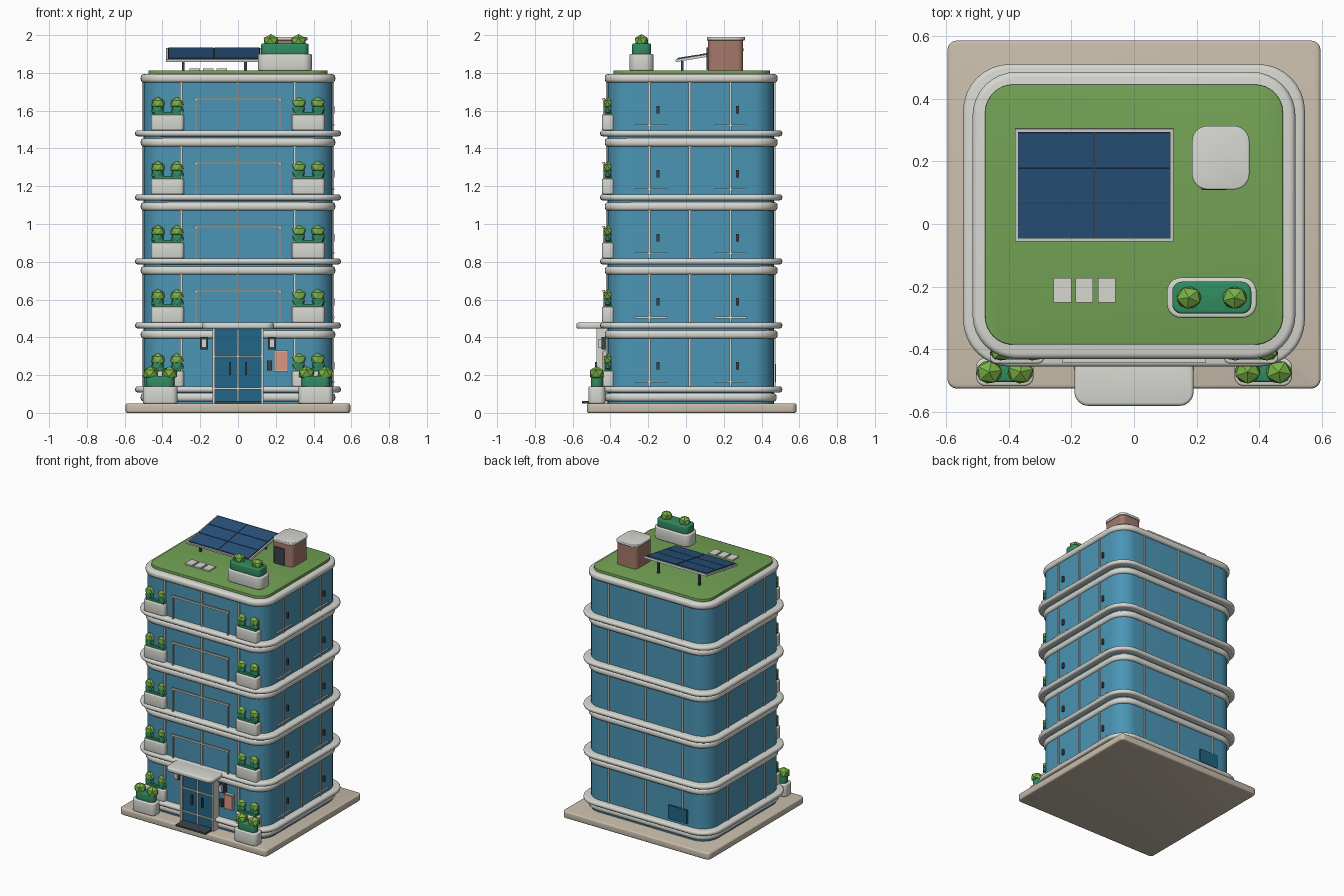
import bpy, bmesh, math
from mathutils import Matrix, Vector

if "Cube" in bpy.data.objects:
    bpy.data.objects.remove(bpy.data.objects["Cube"])

def mat(name, r, g, b):
    m = bpy.data.materials.new(name)
    m.diffuse_color = (r, g, b, 1)
    m.use_nodes = True
    m.node_tree.nodes["Principled BSDF"].inputs["Base Color"].default_value = m.diffuse_color
    return m

GLASS = mat("glass_blue", .07, .30, .46)
DOOR = mat("door_blue", .015, .13, .24)
SOLAR = mat("solar_navy", .022, .085, .20)
LAWN = mat("lawn_green", .17, .36, .09)
HEDGE = mat("hedge_green", .03, .26, .12)
LEAF = mat("leaf_green", .19, .44, .06)
STONE = mat("paving_beige", .58, .51, .41)
BRICK = mat("brick_brown", .37, .19, .14)
PINK = mat("panel_pink", .72, .31, .23)
DARK = mat("dark_metal", .04, .06, .075)
WHITE = mat("pale_concrete", .68, .68, .64)

def finish(name, bm, m, smooth=True):
    bmesh.ops.recalc_face_normals(bm, faces=bm.faces)
    me = bpy.data.meshes.new(name)
    bm.to_mesh(me)
    bm.free()
    ob = bpy.data.objects.new(name, me)
    bpy.context.collection.objects.link(ob)
    if m:
        me.materials.append(m)
    if smooth:
        bpy.context.view_layer.objects.active = ob
        ob.select_set(True)
        bpy.ops.object.shade_smooth_by_angle(angle=math.radians(35))
        ob.select_set(False)
    return ob

def box(name, x0, x1, y0, y1, z0, z1, m=None):
    bm = bmesh.new()
    c = Vector(((x0 + x1) / 2, (y0 + y1) / 2, (z0 + z1) / 2))
    bmesh.ops.create_cube(bm, size=1, matrix=Matrix.Translation(c) @ Matrix.Diagonal((x1 - x0, y1 - y0, z1 - z0, 1)))
    return finish(name, bm, m, False)

def rounded(name, x0, x1, y0, y1, z0, z1, r, bev=0.0, m=WHITE, seg=8):
    """Slab with rounded plan corners and rounded top and bottom edges."""
    bm = bmesh.new()
    steps = [math.pi / 2 * i / 3 for i in range(4)] if bev else [math.pi / 2]
    prof = [(bev * (1 - math.sin(a)), z0 + bev * (1 - math.cos(a))) for a in steps]
    prof += [(i, z0 + z1 - z) for i, z in reversed(prof)]
    rings = []
    for inset, z in prof:
        rr = max(r - inset, .001)
        ring = []
        for k, (cx, cy) in enumerate(((x1 - r, y1 - r), (x0 + r, y1 - r), (x0 + r, y0 + r), (x1 - r, y0 + r))):
            for j in range(seg + 1):
                a = math.pi / 2 * (k + j / seg)
                ring.append(bm.verts.new((cx + rr * math.cos(a), cy + rr * math.sin(a), z)))
        rings.append(ring)
    n = len(rings[0])
    for a, b in zip(rings, rings[1:]):
        for i in range(n):
            bm.faces.new((a[i], a[(i + 1) % n], b[(i + 1) % n], b[i]))
    bm.faces.new(rings[0])
    bm.faces.new(rings[-1])
    return finish(name, bm, m)

def ball(name, x, y, z, sx, sy, sz, m=LEAF):
    bm = bmesh.new()
    M = Matrix.Translation((x, y, z)) @ Matrix.Diagonal((sx, sy, sz, 1)) @ Matrix.Rotation(.6 + x, 4, 'Z')
    bmesh.ops.create_icosphere(bm, subdivisions=1, radius=1, matrix=M)
    return finish(name, bm, m, False)

# paved base
rounded("base_plate", -.595, .595, -.525, .585, 0, .05, .03, .01, STONE, 4)

# glass core and ring slabs for each floor
rounded("glass_core", -.5, .5, -.415, .465, .05, 1.76, .12, 0, GLASS)
PITCH = .339
rounded("slab_ground", -.515, .515, -.43, .48, .06, .105, .13, .018)
for i in range(5):
    z = .14 + PITCH * i
    rounded(f"balcony_slab_{i}", -.545, .545, -.455, .51, z - .032, z, .15, .014)
    rounded(f"ceiling_slab_{i}", -.515, .515, -.43, .485, z + .252, z + .298, .14, .018)

    # window mullions on all four sides
    for x in (-.3, 0, .3):
        if i or x:
            box(f"front_mullion_{i}", x - .006, x + .006, -.423, -.41, z, z + .255, WHITE)
        box(f"back_mullion_{i}", x - .006, x + .006, .46, .473, z, z + .255, WHITE)
    for y in (-.195, .02, .235):
        for s in (-1, 1):
            box(f"side_mullion_{i}", s * .502 - .006, s * .502 + .006, y - .006, y + .006, z, z + .255, WHITE)
    # side window rails and handles
    for y in (-.185, .235):
        box(f"side_rail_{i}", .498, .51, y - .085, y + .085, z + .022, z + .03, WHITE)
        box(f"side_handle_{i}", .498, .512, y + .03, y + .045, z + .09, z + .13, DARK)

    # balcony planters
    for s in (-1, 1):
        c = s * .373
        rounded(f"balcony_planter_{i}", c - .087, c + .087, -.445, -.375, z, z + .083, .02, .006, WHITE, 4)
        box(f"balcony_hedge_{i}", c - .072, c + .072, -.432, -.385, z + .08, z + .098, HEDGE)
        for d in (-.052, .052):
            ball(f"balcony_bush_{i}", c + d, -.412, z + .11, .038, .024, .035, HEDGE)
            ball(f"balcony_leaf_{i}", c + d * .95, -.412, z + .143, .04, .026, .034)

    # balcony guard rail
    if i:
        for s in (-1, 1):
            box(f"rail_post_{i}", s * .222 - .005, s * .222 + .005, -.44, -.43, z, z + .165, WHITE)
        box(f"rail_top_{i}", -.23, .23, -.441, -.429, z + .16, z + .172, WHITE)

# entrance
rounded("entrance_canopy", -.19, .19, -.58, -.42, .446, .478, .045, .01)
box("entrance_door_panel", -.125, .125, -.462, -.41, .055, .442, DOOR)
for s in (-1, 1):
    box("door_jamb", s * .129 - .007, s * .129 + .007, -.475, -.41, .05, .446, WHITE)
    box("door_handle", s * .042 - .005, s * .042 + .005, -.482, -.468, .2, .27, DARK)
    box("door_handle_mount", s * .042 - .003, s * .042 + .003, -.47, -.46, .23, .24, DARK)
    box("wall_lamp_plate", s * .18 - .02, s * .18 + .02, -.448, -.41, .335, .402, DARK)
    box("wall_lamp_light", s * .18 - .012, s * .18 + .012, -.465, -.445, .345, .39, WHITE)
box("door_centre_post", -.005, .005, -.47, -.455, .055, .442, WHITE)
box("door_transom", -.125, .125, -.47, -.455, .295, .305, WHITE)
box("door_bottom_rail", -.125, .125, -.47, -.455, .125, .135, WHITE)
box("door_mat", -.12, .12, -.55, -.46, .05, .062, DARK)
box("notice_panel_frame", .19, .264, -.435, -.41, .22, .33, WHITE)
box("notice_panel", .195, .259, -.442, -.43, .225, .325, PINK)
box("intercom", .154, .18, -.44, -.41, .225, .277, DARK)
box("service_door", -.34, -.19, .46, .477, .16, .26, DOOR)

def planter(name, c, y, hw, hd, z, h, hedge, d, r):
    rounded(name + "_box", c - hw, c + hw, y - hd, y + hd, z, z + h, min(.05, hd * .7), .007, WHITE, 6)
    rounded(name + "_hedge", c - hw + .017, c + hw - .017, y - hd + .013, y + hd - .013, z + h - .01, z + h + hedge, .03, .008, HEDGE, 4)
    for s in (-1, 1):
        ball(name + "_bush", c + s * d, y, z + h + hedge + r * .3, r, r * .9, r * .85)

# large planters beside the entrance and on the roof
for s in (-1, 1):
    planter("entrance_planter", s * .412, -.472, .092, .045, .05, .09, .055, .05, .046)
planter("roof_planter", .248, -.235, .143, .064, 1.812, .088, .055, .073, .044)

# green roof
rounded("roof_lawn", -.475, .475, -.385, .445, 1.78, 1.813, .09, .004, LAWN)
for x in (-.228, -.158, -.087):
    box("roof_paver", x - .028, x + .028, -.25, -.172, 1.81, 1.823, WHITE)

# stair hut
rounded("stair_hut", .192, .358, .117, .303, 1.81, 1.978, .03, 0, BRICK, 5)
rounded("stair_hut_cap", .185, .368, .11, .313, 1.972, 1.99, .05, .005, WHITE, 6)
box("stair_hut_door", .215, .295, .108, .125, 1.815, 1.935, DARK)

# tilted solar array: frame, six cells, legs
tilt = Matrix.Translation((-.127, .125, 1.895)) @ Matrix.Rotation(math.atan(.165), 4, 'X')
parts = [box("solar_frame", -.253, .253, -.182, .182, -.008, .006, WHITE),
         box("solar_backing", -.243, .243, -.172, .172, -.004, .009, DARK)]
for cx in (-.122, .122):
    for cy in (-.115, 0, .115):
        parts.append(box("solar_cell", cx - .119, cx + .119, cy - .055, cy + .055, 0, .012, SOLAR))
for p in parts:
    p.data.transform(tilt)
for x in (-.29, .04):
    for y in (-.02, .26):
        box("solar_leg", x - .007, x + .007, y - .007, y + .007, 1.81, 1.893 + (y - .125) * .165, DARK)
